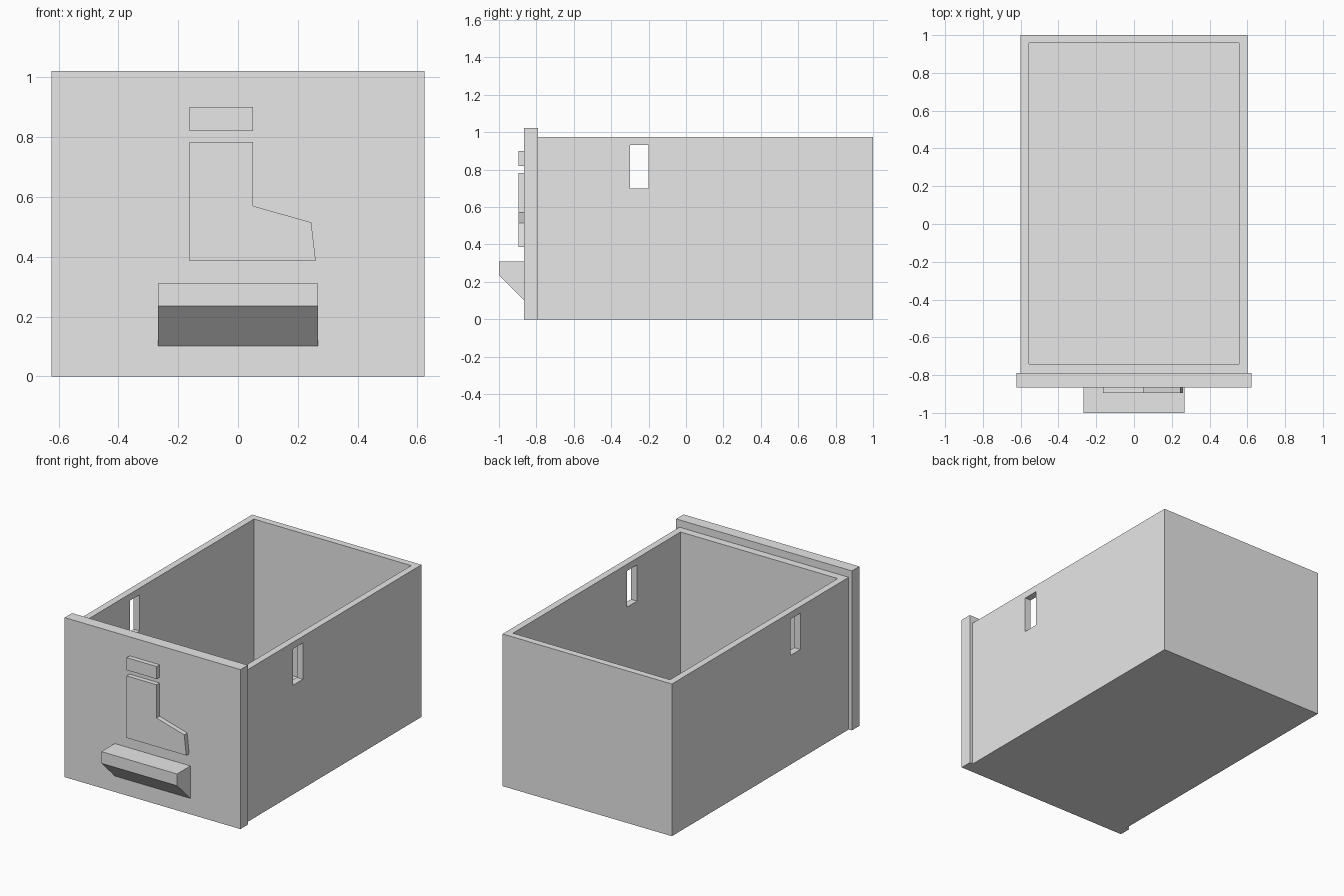
import bpy
import bmesh

cube = bpy.data.objects.get("Cube")
if cube:
    bpy.data.objects.remove(cube, do_unlink=True)

grey = bpy.data.materials.new("light_grey")
grey.use_nodes = True
grey.diffuse_color = (0.8, 0.8, 0.8, 1)
grey.node_tree.nodes["Principled BSDF"].inputs["Base Color"].default_value = (0.8, 0.8, 0.8, 1)


def prism(name, points, depth):
    """Extrude a closed planar polygon along a vector."""
    bm = bmesh.new()
    face = bm.faces.new([bm.verts.new(p) for p in points])
    swept = bmesh.ops.extrude_face_region(bm, geom=[face], use_keep_orig=True)
    verts = [g for g in swept["geom"] if isinstance(g, bmesh.types.BMVert)]
    bmesh.ops.translate(bm, verts=verts, vec=depth)
    bmesh.ops.recalc_face_normals(bm, faces=bm.faces)
    mesh = bpy.data.meshes.new(name)
    bm.to_mesh(mesh)
    bm.free()
    mesh.materials.append(grey)
    obj = bpy.data.objects.new(name, mesh)
    bpy.context.collection.objects.link(obj)
    return obj


def box(name, x, y, z):
    corners = [(x[0], y[0], z[0]), (x[1], y[0], z[0]),
               (x[1], y[1], z[0]), (x[0], y[1], z[0])]
    return prism(name, corners, (0, 0, z[1] - z[0]))


def cut(target, cutter):
    cutter.hide_render = True
    cutter.hide_viewport = True
    mod = target.modifiers.new(cutter.name, "BOOLEAN")
    mod.operation = "DIFFERENCE"
    mod.solver = "EXACT"
    mod.object = cutter


# Open drawer box with a slot through both side walls
drawer = box("drawer_box", (-0.6, 0.6), (-0.79, 1.0), (0, 0.975))
cut(drawer, box("cavity_cutter", (-0.557, 0.557), (-0.74, 0.957), (0.045, 1.2)))
cut(drawer, box("slot_cutter", (-0.8, 0.8), (-0.3, -0.2), (0.70, 0.932)))

# Apply the cuts and drop the cutters
bpy.context.view_layer.update()
graph = bpy.context.evaluated_depsgraph_get()
hollow = bpy.data.meshes.new_from_object(drawer.evaluated_get(graph))
drawer.modifiers.clear()
drawer.data = hollow
for name in ("cavity_cutter", "slot_cutter"):
    bpy.data.objects.remove(bpy.data.objects[name], do_unlink=True)

# Front panel, slightly larger than the box
box("front_panel", (-0.623, 0.623), (-0.865, -0.79), (0, 1.022))

# Wedge-shaped pull handle
handle = [(-0.865, 0.31), (-1.0, 0.31), (-1.0, 0.235), (-0.865, 0.102)]
prism("pull_handle", [(-0.268, y, z) for y, z in handle], (0.536, 0, 0))

# Raised boot-shaped relief and the bar above it
boot = [(-0.163, 0.386), (0.26, 0.386), (0.245, 0.515), (0.05, 0.57),
        (0.05, 0.783), (-0.163, 0.783)]
prism("boot_relief", [(x, -0.865, z) for x, z in boot], (0, -0.03, 0))
box("relief_bar", (-0.163, 0.05), (-0.895, -0.865), (0.82, 0.90))
